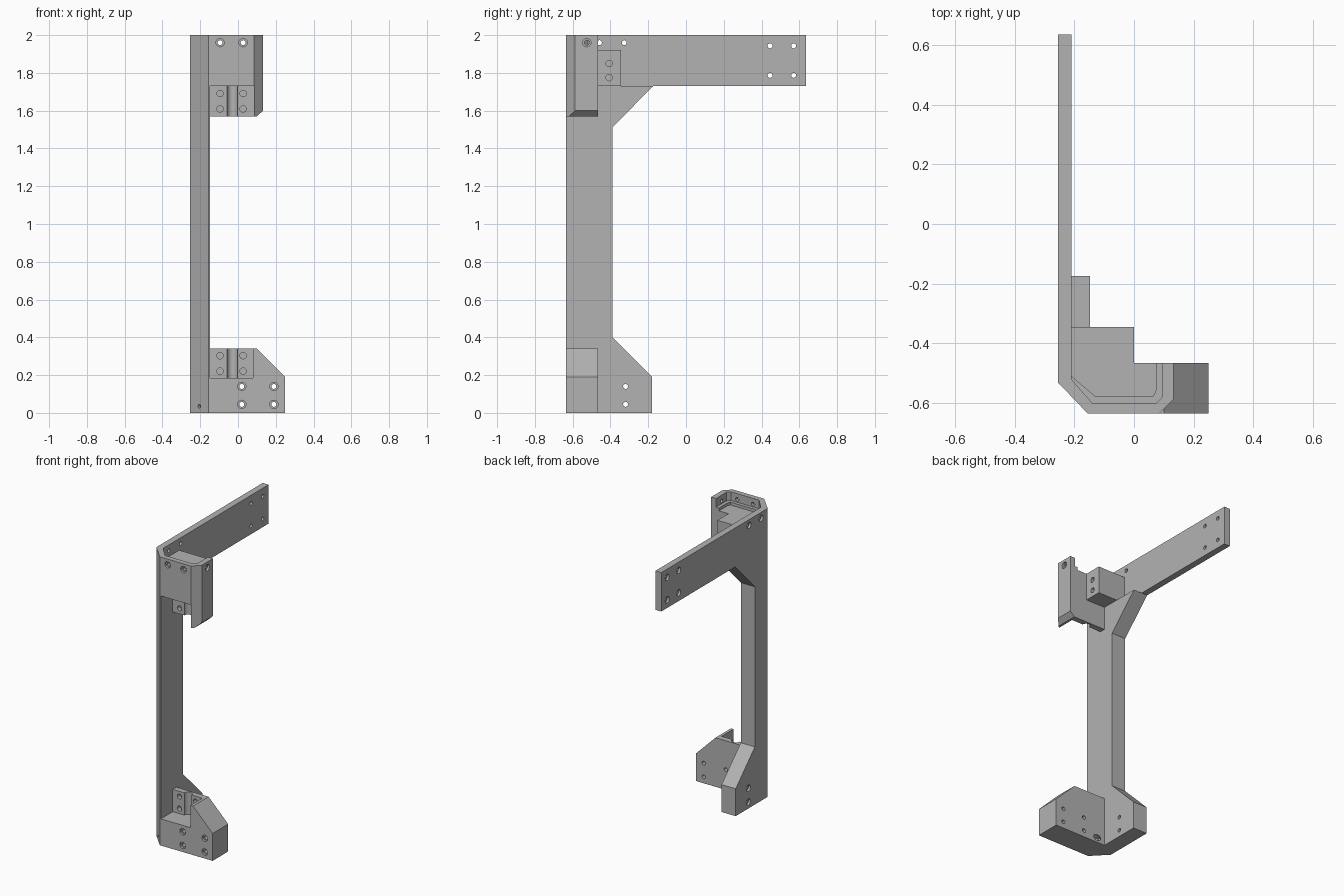
import bpy, bmesh, math
from mathutils import Vector

cube = bpy.data.objects.get("Cube")
if cube:
    bpy.data.objects.remove(cube, do_unlink=True)

grey = bpy.data.materials.new("plain_grey")
grey.use_nodes = True
grey.diffuse_color = (0.45, 0.45, 0.45, 1)
grey.node_tree.nodes["Principled BSDF"].inputs["Base Color"].default_value = (0.45, 0.45, 0.45, 1)


def finish(name, bm):
    bmesh.ops.recalc_face_normals(bm, faces=bm.faces)
    mesh = bpy.data.meshes.new(name)
    bm.to_mesh(mesh)
    bm.free()
    mesh.materials.append(grey)
    ob = bpy.data.objects.new(name, mesh)
    bpy.context.collection.objects.link(ob)
    return ob


def prism(name, axis, lo, hi, points):
    """Extrude a 2D outline along an axis; points hold the other two coordinates in xyz order."""
    bm = bmesh.new()
    verts = []
    for p in points:
        co = list(p)
        co.insert("xyz".index(axis), lo)
        verts.append(bm.verts.new(co))
    face = bm.faces.new(verts)
    grown = bmesh.ops.extrude_face_region(bm, geom=[face])["geom"]
    shift = Vector([hi - lo if a == axis else 0 for a in "xyz"])
    bmesh.ops.translate(bm, vec=shift, verts=[g for g in grown if isinstance(g, bmesh.types.BMVert)])
    return finish(name, bm)


def box(name, x0, x1, y0, y1, z0, z1):
    return prism(name, "z", z0, z1, [(x0, y0), (x1, y0), (x1, y1), (x0, y1)])


cutters = []


def drill(start, direction, depth, radius, sides=24):
    """Cylindrical cutter from a start point along a direction."""
    d = Vector(direction).normalized()
    bm = bmesh.new()
    bmesh.ops.create_cone(bm, cap_ends=True, segments=sides, radius1=radius, radius2=radius, depth=depth)
    turn = Vector((0, 0, 1)).rotation_difference(d).to_matrix()
    bmesh.ops.rotate(bm, matrix=turn, verts=bm.verts)
    bmesh.ops.translate(bm, vec=Vector(start) + d * depth / 2, verts=bm.verts)
    cutters.append(finish("hole_cutter", bm))


def screw_hole(start, direction, depth):
    """Through hole with a shallow counterbore; start lies on the surface."""
    s = Vector(start) - Vector(direction) * 0.02
    drill(s, direction, depth + 0.02, 0.013)
    drill(s, direction, 0.035, 0.022)


LEFT, FRONT, BACK, POST = -0.255, -0.635, -0.465, -0.147

# Upright post with flared braces at both ends
post = prism("upright_post", "x", LEFT, POST, [
    (FRONT, 0), (-0.18, 0), (-0.18, 0.19), (-0.39, 0.40),
    (-0.39, 1.51), (-0.175, 1.73), (FRONT, 1.73)])

# Long flat arm reaching backwards
arm = box("rear_arm", LEFT, -0.21, -0.48, 0.635, 1.73, 2)

# Upper head with its rear block
head = prism("upper_head", "z", 1.57, 2, [
    (LEFT, BACK), (LEFT, FRONT), (0.085, FRONT), (0.133, -0.587), (0.133, BACK)])
block = box("rear_block", LEFT, 0, -0.48, -0.345, 1.73, 1.92)

# Lower foot with sloped shoulder
foot = prism("lower_foot", "y", FRONT, BACK, [
    (LEFT, 0), (0.25, 0), (0.25, 0.19), (0.1, 0.34), (LEFT, 0.34)])

# Long bevel down the front left corner, and bevel under the cheek
cutters.append(prism("corner_cutter", "z", -0.1, 2.1, [
    (-0.275, -0.51), (-0.135, -0.656), (-0.3, -0.7)]))
cutters.append(prism("cheek_cutter", "y", -0.7, -0.4, [
    (0.08, 1.55), (0.16, 1.55), (0.16, 1.627)]))

# Stepped tray sunk in the top of the head
for inset, floor in ((0, 1.94), (0.022, 1.92)):
    cutters.append(prism("tray_cutter", "z", floor, 2.1, [
        (-0.21, -0.2), (-0.21, -0.52 + inset / 2), (-0.14 + inset / 2, -0.6 + inset),
        (0.075 - inset / 2, -0.6 + inset), (0.095 - inset, -0.58 + inset),
        (0.095 - inset, -0.2)]))

# Mounting recesses with a round groove and four screw holes each
for z0, z1, edge, middle in ((1.5, 1.73, 0.085, 1.65), (0.185, 0.4, 0.08, 0.262)):
    cutters.append(box("recess_cutter", POST, edge, -0.75, -0.505, z0, z1))
    drill((-0.03, -0.505, z0), (0, 0, 1), z1 - z0, 0.028, 32)
    for x in (-0.095, 0.027):
        for dz in (-0.041, 0.041):
            drill((x, -0.53, middle + dz), (0, 1, 0), 0.055, 0.017)

# Screw holes through head front, cheek, foot, brace and arm
for x in (-0.095, 0.027):
    screw_hole((x, FRONT, 1.96), (0, 1, 0), 0.12)
screw_hole((0.133, -0.525, 1.96), (-1, 0, 0), 0.1)
for z in (0.045, 0.14):
    screw_hole((LEFT, -0.32, z), (1, 0, 0), 0.15)
    for x in (0.02, 0.19):
        screw_hole((x, FRONT, z), (0, 1, 0), 0.25)
for y in (-0.458, -0.327):
    screw_hole((LEFT, y, 1.96), (1, 0, 0), 0.1)
for y in (0.445, 0.57):
    for z in (1.787, 1.943):
        screw_hole((LEFT, y, z), (1, 0, 0), 0.1)
for z in (1.775, 1.85):
    drill((0.02, -0.407, z), (-1, 0, 0), 0.1, 0.017)
drill((-0.235, -0.613, 0.035), (1, 1, 0), 0.3, 0.01)
drill((-0.12, -0.498, 0.035), (1, 1, 0), 0.1, 0.02)

# Cut every part, then drop the cutters
parts = [post, arm, head, block, foot]
for part in parts:
    for c in cutters:
        mod = part.modifiers.new("cut", "BOOLEAN")
        mod.operation = "DIFFERENCE"
        mod.solver = "EXACT"
        mod.object = c
graph = bpy.context.evaluated_depsgraph_get()
for part in parts:
    mesh = bpy.data.meshes.new_from_object(part.evaluated_get(graph))
    part.modifiers.clear()
    part.data = mesh
for c in cutters:
    bpy.data.objects.remove(c, do_unlink=True)

# Smooth round holes, keep hard edges
bpy.ops.object.select_all(action="DESELECT")
for part in parts:
    part.select_set(True)
bpy.context.view_layer.objects.active = post
bpy.ops.object.shade_smooth_by_angle(angle=math.radians(30))
